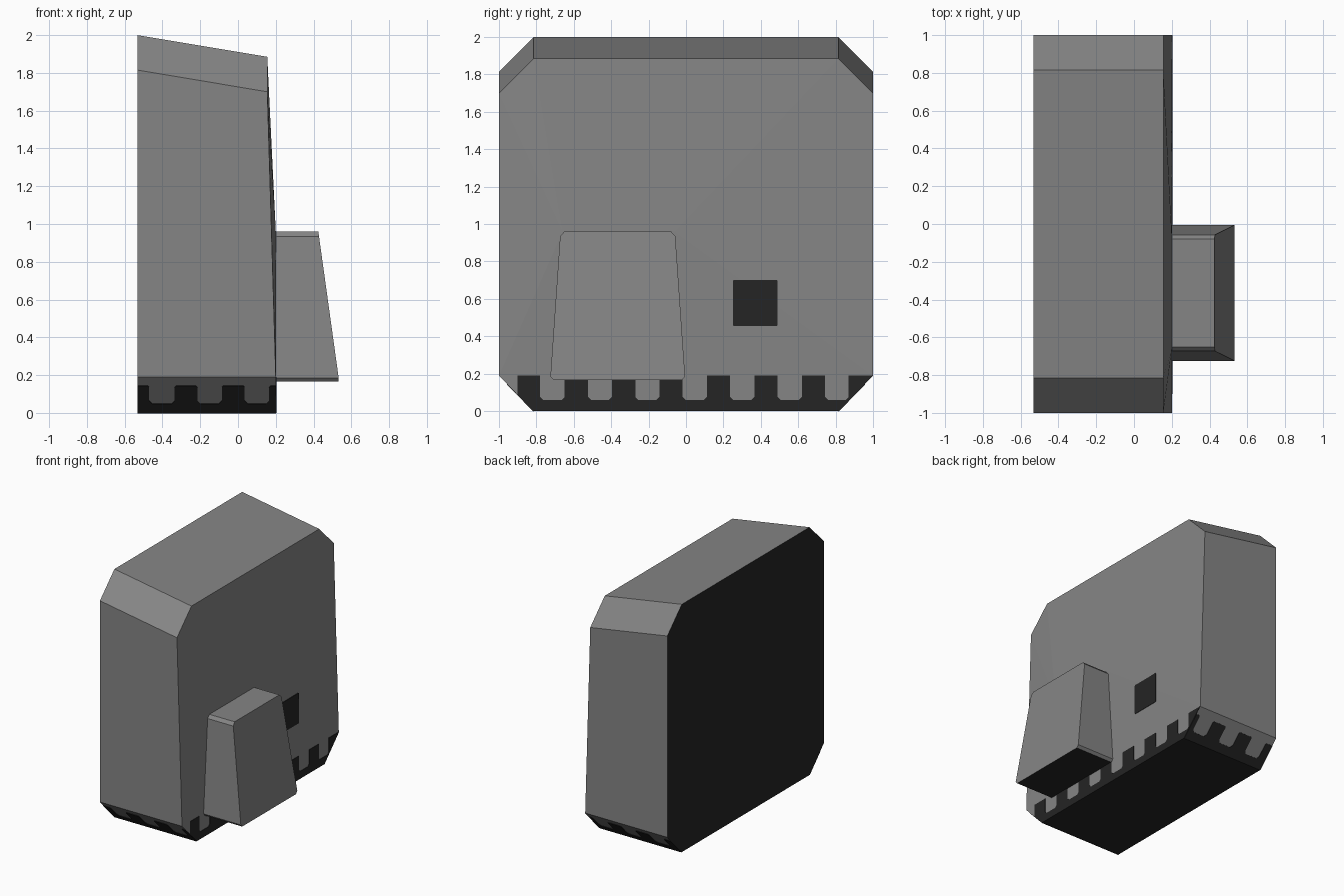
import bpy, bmesh
from mathutils import Vector

if "Cube" in bpy.data.objects:
    bpy.data.objects.remove(bpy.data.objects["Cube"])


def material(name, v):
    m = bpy.data.materials.new(name)
    m.diffuse_color = (v, v, v, 1)
    m.use_nodes = True
    m.node_tree.nodes["Principled BSDF"].inputs["Base Color"].default_value = m.diffuse_color
    return m


GREY = material("mid grey", 0.235)
DARK = material("near black", 0.018)
BACK, FRONT = -0.533, 0.2


def make(name, verts, faces, mats, rule=None):
    bm = bmesh.new()
    vs = [bm.verts.new(v) for v in verts]
    for f in faces:
        bm.faces.new([vs[i] for i in f])
    bmesh.ops.recalc_face_normals(bm, faces=bm.faces)
    bm.normal_update()
    for f in bm.faces:
        if rule and rule(f.normal):
            f.material_index = 1
    me = bpy.data.meshes.new(name)
    bm.to_mesh(me)
    bm.free()
    for m in mats:
        me.materials.append(m)
    ob = bpy.data.objects.new(name, me)
    bpy.context.collection.objects.link(ob)
    return ob


def loft(name, a, b, mats, rule=None):
    """Closed solid between two loops with the same point count."""
    n = len(a)
    faces = [[i, (i + 1) % n, n + (i + 1) % n, n + i] for i in range(n)]
    faces += [list(range(n)), list(range(n, 2 * n))]
    return make(name, a + b, faces, mats, rule)


def plate(name, outline, place, normal, t=0.003):
    """Thin dark plate: 2D outline mapped onto a surface."""
    d = Vector(normal).normalized() * t
    pts = [Vector(place(u, v)) for u, v in outline]
    return loft(name, [p - d for p in pts], [p + d for p in pts], [DARK])


def tooth(u0, u1, base, top, r=0.016):
    """Tooth outline with softened corners."""
    return [(u0 - r, base), (u0, base + r), (u0, top - r / 2), (u0 + r / 2, top),
            (u1 - r / 2, top), (u1, top - r / 2), (u1, base + r), (u1 + r, base)]


# Main body: clipped-corner slab with sloping top and slightly folded front
half = [(0.815, 0), (1, 0.19), (1, 1.815), (0.815, 2)]
octa = half + [(-y, z) for y, z in reversed(half)]
back = [(BACK, y, z) for y, z in octa]
front = [(FRONT if z < 1 else 0.155, y, z if z < 1 else z - 0.115) for y, z in octa]
fold = [(FRONT, -0.06, 0.96), (FRONT, -0.66, 0.96)]
faces = [[i, (i + 1) % 8, 8 + (i + 1) % 8, 8 + i] for i in range(8)]
faces += [list(range(8)),
          [8, 9, 16, 17, 14, 15],
          [9, 10, 16], [10, 11, 16], [11, 12, 17, 16], [12, 13, 17], [13, 14, 17]]
make("body", back + front + fold, faces, [GREY, DARK],
     lambda n: n.x < -0.9 or n.z < -0.9)

# Tapered box on the front
cy = -0.365
prof = [(0.342, 0.165), (0.36, 0.185), (0.308, 0.935), (0.285, 0.96)]
prof = prof + [(-y, z) for y, z in reversed(prof)]
loft("front_box", [(FRONT - 0.02, cy + y, z) for y, z in prof],
     [(0.533 - max(0, z - 0.185) * 0.139, cy + y, z) for y, z in prof],
     [GREY, DARK], lambda n: n.z < -0.9)

# Square dark patch on the front
plate("square_patch",
      [(0.25, 0.46), (0.255, 0.455), (0.485, 0.455), (0.49, 0.46),
       (0.49, 0.695), (0.485, 0.70), (0.255, 0.70), (0.25, 0.695)],
      lambda u, v: (FRONT, u, v), (1, 0, 0))

# Toothed dark band along the front bottom edge
comb = [(-0.815, 0), (-0.9, 0.087), (-0.9, 0.19), (-0.78, 0.19), (-0.78, 0.076), (-0.764, 0.06)]
for i in range(1, 7):
    c = -0.84 + i * 0.2535
    # square tooth tops, rounded roots
    t = tooth(c - 0.062, c + 0.062, 0.06, 0.19)
    comb += t[:2] + [(c - 0.062, 0.19), (c + 0.062, 0.19)] + t[6:]
comb += [(0.854, 0.06), (0.87, 0.076), (0.87, 0.19), (1, 0.19), (0.815, 0)]
plate("front_teeth", comb, lambda u, v: (FRONT, u, v), (1, 0, 0))

# Toothed dark bands on the two lower side slopes
comb = [(BACK, 0), (BACK, 0.145), (-0.478, 0.145), (-0.47, 0.137), (-0.47, 0.066), (-0.454, 0.05)]
comb += tooth(-0.335, -0.215, 0.05, 0.145) + tooth(-0.085, 0.035, 0.05, 0.145)
comb += [(0.149, 0.05), (0.165, 0.066), (0.165, 0.137), (0.173, 0.145), (FRONT, 0.145), (FRONT, 0)]
for side, s in (("left", -1), ("right", 1)):
    plate(side + "_slope_teeth", comb,
          lambda u, v: (u, s * (0.815 + v * 0.185 / 0.19), v), (0, s * 0.19, -0.185))
